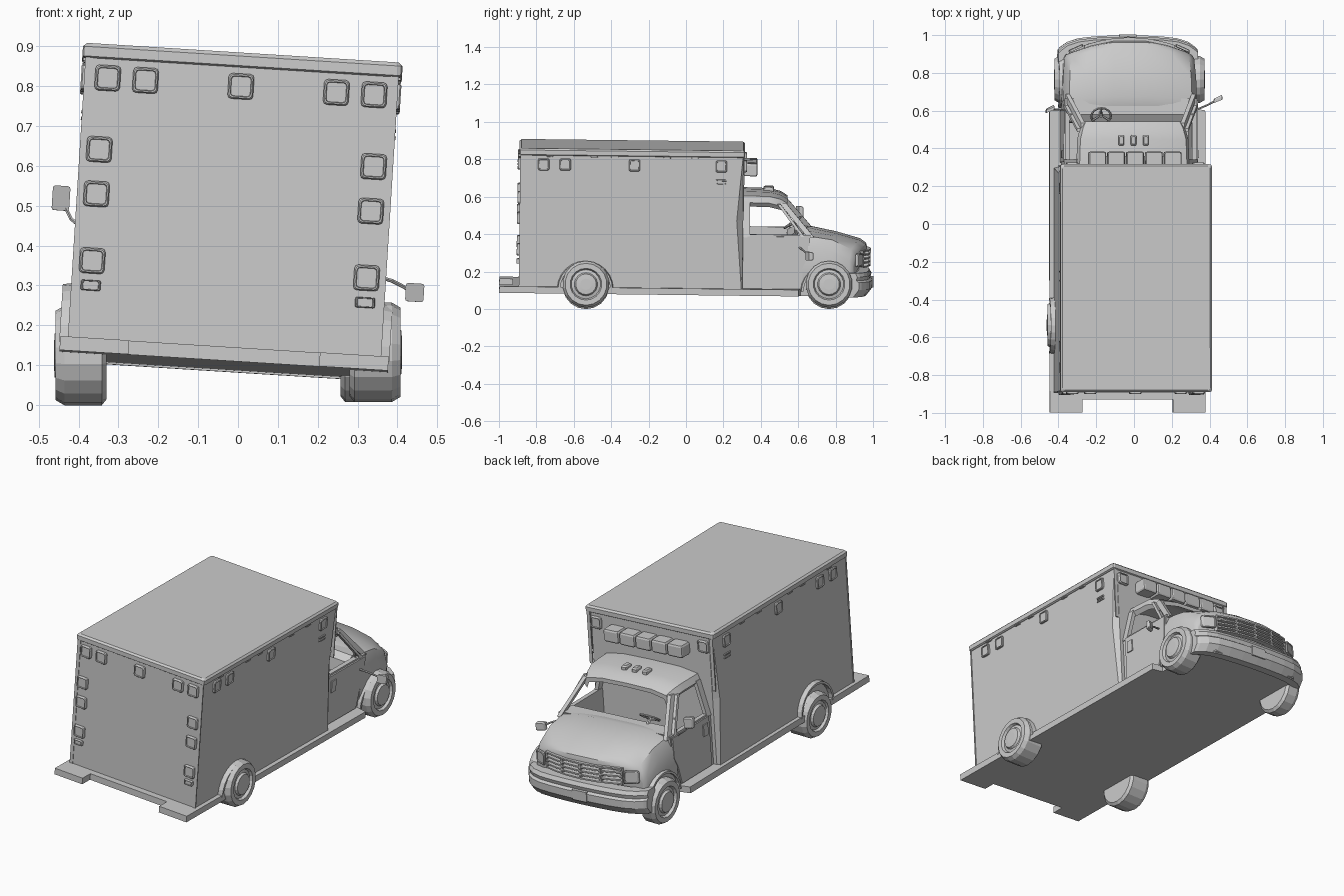
import bpy, math
from math import sin, cos, pi, radians
from mathutils import Matrix, Vector

if "Cube" in bpy.data.objects:
    bpy.data.objects.remove(bpy.data.objects["Cube"])

# The body leans to one side and dips slightly at the nose; wheels stay upright
M = (Matrix.Translation((-0.043, 0, 0)) @ Matrix.Rotation(radians(3.6), 4, 'Y')
     @ Matrix.Rotation(radians(-0.7), 4, 'X'))


def loft(name, rings, xf=M, closed=True, caps=True, smooth=False):
    """Skin a list of equal-length point rings."""
    n = len(rings[0])
    verts = [xf @ Vector(p) for r in rings for p in r]
    faces = []
    for i in range(len(rings) - 1):
        for j in range(n if closed else n - 1):
            k = (j + 1) % n
            faces.append((i*n + j, i*n + k, i*n + n + k, i*n + n + j))
    if caps:
        faces += [tuple(range(n))[::-1], tuple(range((len(rings) - 1)*n, len(rings)*n))]
    me = bpy.data.meshes.new(name)
    me.from_pydata(verts, [], faces)
    ob = bpy.data.objects.new(name, me)
    bpy.context.collection.objects.link(ob)
    import bmesh
    bm = bmesh.new()
    bm.from_mesh(me)
    bmesh.ops.recalc_face_normals(bm, faces=bm.faces)
    bm.to_mesh(me)
    bm.free()
    if smooth:
        bpy.context.view_layer.objects.active = ob
        ob.select_set(True)
        bpy.ops.object.shade_smooth_by_angle(angle=radians(35))
        ob.select_set(False)
    return ob


def box(name, x, y, z):
    return loft(name, [[(x[0], y[0], h), (x[1], y[0], h), (x[1], y[1], h), (x[0], y[1], h)] for h in z])


def beam(name, p, q, r, n=6, xf=M):
    p, q = Vector(p), Vector(q)
    rot = (q - p).to_track_quat('Z', 'Y')
    return loft(name, [[c + rot @ Vector((r*cos(2*pi*i/n), r*sin(2*pi*i/n), 0)) for i in range(n)]
                       for c in (p, q)], xf)


def round_rect(w, h, r):
    """Rounded rectangle outline, w and h are half sizes."""
    pts = []
    for k, (sx, sy) in enumerate(((1, 1), (-1, 1), (-1, -1), (1, -1))):
        for a in (0, 45, 90):
            t = radians(a + 90*k)
            pts.append((sx*(w - r) + r*cos(t), sy*(h - r) + r*sin(t)))
    return pts


def lamp(name, place, u, v, w=.032, h=.032, d=.016):
    """Rounded lamp housing with a recessed lens."""
    rings = []
    for s, dep in ((1, -.003), (1, d*.7), (.9, d), (.8, d), (.76, d*.6)):
        rings.append([place(u + a, v + b, dep) for a, b in round_rect(w*s, h*s, min(w, h)*.3*s)])
    loft(name, rings)


# Floor slab with running boards and notched rear step
half = [(.24, -.93), (.24, -1), (.413, -1), (.413, .6), (.35, .61), (.34, .9), (.27, .96)]
outline = half + [(-x, y) for x, y in reversed(half)]
loft("floor_and_step", [[(x, y, z) for x, y in outline] for z in (.10, .135)])

# Patient box with front corners pinched where they meet the cab, and roof cap
def box_ring(z, pinch):
    return [(-.39, -.893, z), (.39, -.893, z), (.39, .30 - pinch, z), (.37, .30, z),
            (-.37, .30, z), (-.39, .30 - pinch, z)]
loft("patient_box", [box_ring(.12, .005), box_ring(.5, .035), box_ring(.85, .004)])
def cap_ring(z, g):
    return [(x, y - .297, z) for x, y in round_rect(.402 + g, .603 + g, .012)]
loft("roof_cap", [cap_ring(.838, -.006), cap_ring(.842, 0), cap_ring(.866, 0), cap_ring(.875, -.010)])
for s in (-1, 1):
    for y in (-.893, .30):
        box("corner_trim", sorted((s*.375, s*.394)), (y - .003, y + .003), (.55 if y > 0 else .13, .84))

# Lamps on the rear, sides and front of the box
rear = lambda u, v, d: (u, -.893 - d, v)
front = lambda u, v, d: (u, .30 + d, v)
for x in (-.335, -.24, 0, .24, .335):
    lamp("rear_top_lamp", rear, x, .79)
for s in (-1, 1):
    side = lambda u, v, d, s=s: (s*(.39 + d), u, v)
    for z in (.61, .498, .33):
        lamp("rear_corner_lamp", rear, s*.345, z)
    lamp("rear_reflector", rear, s*.345, .268, .025, .013)
    for y in (-.77, -.655, -.285, .18):
        lamp("side_lamp", side, y, .79, .03, .032, .012)
    for z in (.715, .698):
        lamp("side_slot", side, .18, z, .028, .004, .006)
    for y in (-.74, -.5, -.39, -.11, .04):
        lamp("side_marker", side, y, .835, .02, .004, .01)
    lamp("front_box_lamp", front, s*.335, .79)
# Light bar over the cab
box("light_bar_base", (-.245, .245), (.30, .35), (.745, .775))
for i in range(5):
    x = -.2 + .1*i
    loft("light_bar_pod", [[(x + a, .335 + b, z) for a, b in round_rect(.046*g, .038*g, .008)]
                           for z, g in ((.73, .9), (.738, 1), (.788, 1), (.797, .9))])

# Hood and nose, lofted along y with a bowed front
def hood_ring(y, w, s, c, bow):
    h = [(w*.96, .105), (w, .2), (w, s - .06), (w - .03, s), (w*.62, c - .006), (w*.25, c)]
    pts = h + [(-x, z) for x, z in reversed(h)]
    return [(x, y - bow*(x/w)**2, z) for x, z in pts]
loft("hood", [hood_ring(.62, .355, .42, .435, 0), hood_ring(.67, .355, .418, .445, .02),
              hood_ring(.80, .352, .40, .42, .03), hood_ring(.93, .345, .35, .385, .06),
              hood_ring(.962, .335, .325, .362, .07), hood_ring(.97, .33, .31, .335, .075)], smooth=True)

# Bumper and grille bars follow the bowed front
def bowed(name, half, f0, profile, k=.05, k8=0.0, n=8):
    rings = []
    for i in range(n + 1):
        t = sin(pi/2*(2*i/n - 1))
        f = f0 - k*t*t - k8*t**8
        rings.append([(half*t, f + dy, z) for dy, z in profile])
    return loft(name, rings)
bowed("front_bumper", .37, .997, [(-.075, .225), (-.02, .225), (-.008, .205), (-.014, .185), (0, .175),
                                  (0, .135), (-.03, .095), (-.075, .095)], .025, .05, 12)
for i in range(5):
    z = .245 + .021*i
    bowed("grille_bar", .235, .984, [(-.03, z), (0, z), (0, z + .008), (-.03, z + .008)], .04)
for x in (-.235, -.12, 0, .12, .235):
    y = .984 - .04*(x/.235)**2
    box("grille_post", (x - .004, x + .004), (y - .03, y), (.245, .337))
box("number_plate", (-.045, .045), (.98, 1.0), (.13, .185))

# Cab roof shell
def roof_ring(y, w, z):
    top = [(w, z - .055), (w - .015, z - .02), (w*.6, z - .003), (0, z)]
    top += [(-x, h) for x, h in reversed(top[:-1])]
    low = [(x*.94, h - .022) for x, h in reversed(top)]
    return [(x, y, h) for x, h in top + low]
loft("cab_roof", [roof_ring(.295, .30, .648), roof_ring(.44, .295, .645),
                  roof_ring(.50, .28, .63), roof_ring(.535, .265, .608)], smooth=True)
for x in (-.065, 0, .065):
    loft("roof_marker", [[(x + a, .435 + b, z) for a, b in round_rect(.015*g, .028*g, .008*g)]
                         for z, g in ((.64, 1), (.655, 1), (.662, .7))])

# Cab sides: doors, pillars, arches, mirrors
for s in (-1, 1):
    def slab(name, pts, x0, x1, s=s):
        loft(name, [[(s*x, y, z) for y, z in pts] for x in (x0, x1)])
    slab("cab_side", [(.30, .12), (.64, .12), (.66, .425), (.30, .425)], .325, .35)
    slab("door_skin", [(.325, .14), (.59, .14), (.615, .24), (.645, .30), (.65, .415), (.325, .415)], .345, .358)
    slab("door_handle", [(.345, .32), (.385, .32), (.385, .385), (.345, .385)], .355, .364)
    # Window frame leans inward to the roof
    def post(name, a, b, wy, s=s):
        loft(name, [[(s*(x + i), y + j, z) for i, j in ((-.012, -wy), (.01, -wy), (.01, wy), (-.012, wy))]
                    for x, y, z in (a, b)])
    post("rear_pillar", (.345, .318, .41), (.29, .318, .60), .018)
    post("windscreen_pillar", (.335, .665, .41), (.265, .51, .59), .018)
    post("door_frame_front", (.345, .625, .41), (.285, .49, .585), .009)
    beam("quarter_bar", (s*.34, .59, .415), (s*.318, .572, .49), .005)
    # Wheel arches
    def arch(name, y, x0, x1, r, s=s):
        rings = []
        for i in range(13):
            a = pi*i/12
            rings.append([(s*x, y + q*cos(a), .125 + q*sin(a))
                          for x, q in ((x0, r - .018), (x1, r - .018), (x1, r - .006), (x0, r))])
        loft(name, rings)
    arch("rear_wheel_arch", -.54, .38, .415, .152)
    arch("front_wheel_arch", .757, .34, .368, .148)
    # Headlamps
    lamp("headlamp", lambda u, v, d: (u, .921 + d - .9*(abs(u) - .285)*.5, v), s*.283, .29, .036, .036, .012)

# Mirrors: one folded up, one hanging low
def mirror(base, mid, c, w, h):
    beam("mirror_arm", base, mid, .005)
    beam("mirror_arm", mid, c, .005)
    loft("mirror", [[(c[0] + a*g, c[1] + .4*a + d, c[2] + b*g) for a, b in round_rect(w, h, .006)]
                    for d, g in ((-.01, 1), (.006, 1), (.014, .8))])
mirror((-.35, .60, .41), (-.405, .60, .45), (-.433, .60, .50), .022, .031)
mirror((.35, .60, .36), (.41, .625, .345), (.468, .655, .32), .023, .023)

# Dashboard and steering wheel
loft("dashboard", [[(x, .53, .34), (x, .63, .30), (x, .66, .43), (x, .575, .435), (x, .535, .41)]
                   for x in (-.325, .325)])
tilt = Matrix.Translation((-.16, .565, .46)) @ Matrix.Rotation(radians(35), 4, 'X')
bpy.ops.mesh.primitive_torus_add(major_radius=.052, minor_radius=.006, major_segments=16, minor_segments=6)
wheel = bpy.context.object
wheel.name = "steering_wheel"
wheel.matrix_world = M @ tilt
for a in (0, 120, 240):
    t = radians(a + 90)
    beam("steering_spoke", (0, 0, -.01), (.05*cos(t), .05*sin(t), 0), .005, 4, M @ tilt)
beam("steering_column", (0, 0, 0), (0, 0, -.09), .01, 6, M @ tilt)

# Road wheels, upright: tyre, rim step and hub in one turned profile
def road_wheel(name, x, y, z, s, w):
    prof = [(.11, -w), (.125, -w + .012), (.125, -.022), (.112, 0), (.085, 0), (.078, -.014),
            (.062, -.01), (.055, .002), (.03, .004)]
    loft(name, [[(x + s*d, y + r*cos(2*pi*i/18 + pi/18), z + r*sin(2*pi*i/18 + pi/18)) for i in range(18)]
                for r, d in prof], Matrix.Identity(4))
road_wheel("rear_left_wheel", -.458, -.535, .124, -1, .128)
road_wheel("rear_right_wheel", .408, -.535, .132, 1, .128)
road_wheel("front_left_wheel", -.42, .765, .124, -1, .09)
road_wheel("front_right_wheel", .372, .765, .132, 1, .115)
